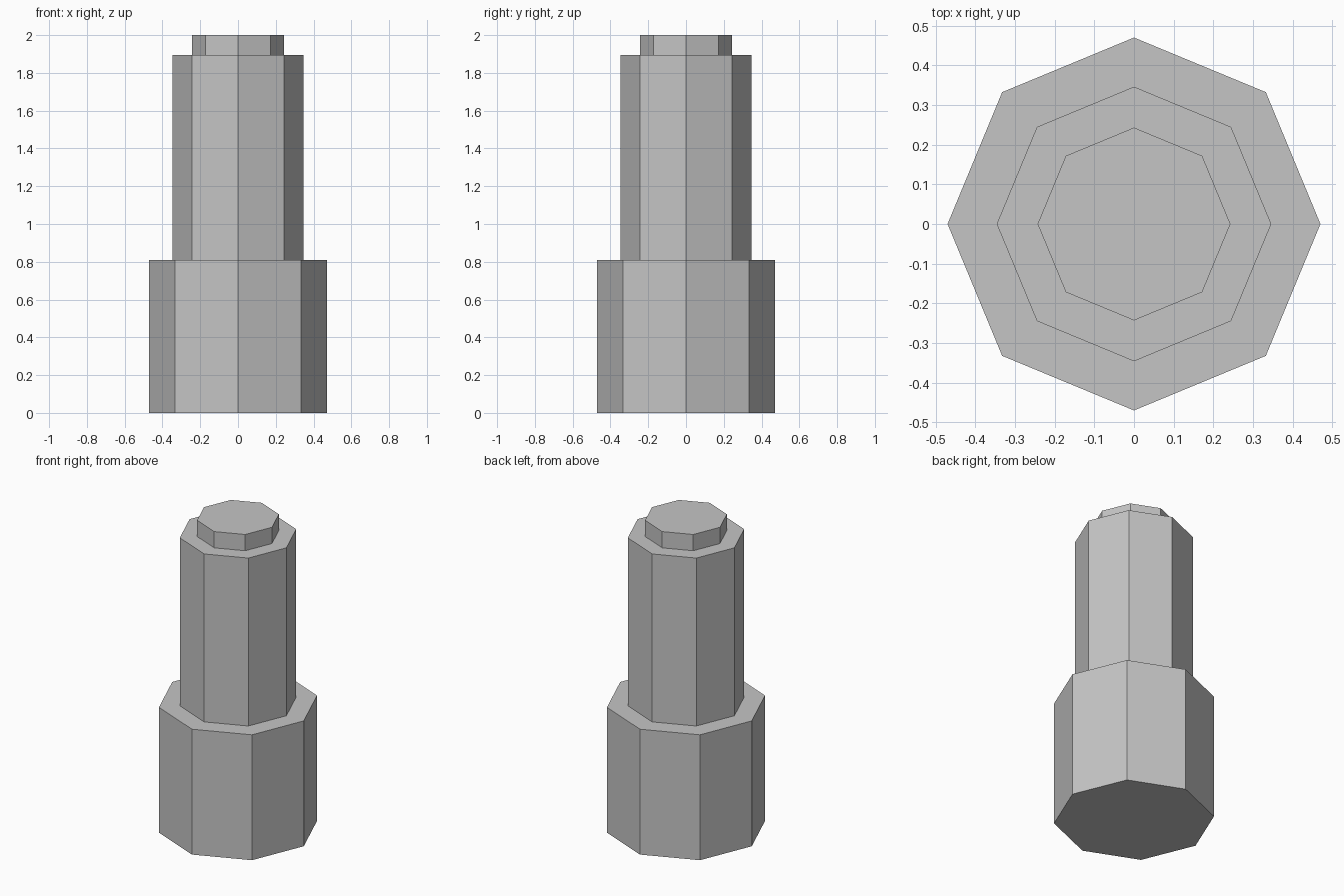
import bpy
import bmesh
from math import cos, sin, pi

cube = bpy.data.objects.get("Cube")
if cube:
    bpy.data.objects.remove(cube, do_unlink=True)

SIDES = 8

grey = bpy.data.materials.new("plain grey")
grey.use_nodes = True
colour = (0.56, 0.56, 0.56, 1)
grey.diffuse_color = colour
grey.node_tree.nodes["Principled BSDF"].inputs["Base Color"].default_value = colour


def octagonal_body(name, profile):
    """Revolve (radius, height) points into a flat-sided, capped solid."""
    bm = bmesh.new()
    rings = []
    for radius, z in profile:
        angles = [2 * pi * i / SIDES for i in range(SIDES)]
        rings.append([bm.verts.new((radius * cos(a), radius * sin(a), z)) for a in angles])
    for low, high in zip(rings, rings[1:]):
        for i in range(SIDES):
            j = (i + 1) % SIDES
            bm.faces.new((low[i], low[j], high[j], high[i]))
    bm.faces.new(rings[0][::-1])
    bm.faces.new(rings[-1])
    bmesh.ops.recalc_face_normals(bm, faces=bm.faces)
    mesh = bpy.data.meshes.new(name)
    bm.to_mesh(mesh)
    bm.free()
    mesh.materials.append(grey)
    obj = bpy.data.objects.new(name, mesh)
    bpy.context.collection.objects.link(obj)
    return obj


# Wide base, banded shaft and small top knob as one closed stepped surface
BASE, SHAFT, KNOB = 0.47, 0.346, 0.243
profile = [(BASE, z) for z in (0, 0.36, 0.72, 0.81)]
profile += [(SHAFT, z) for z in (0.81, 1.14, 1.47, 1.805, 1.895)]
profile += [(KNOB, z) for z in (1.895, 2.0)]
octagonal_body("stepped_post", profile)
